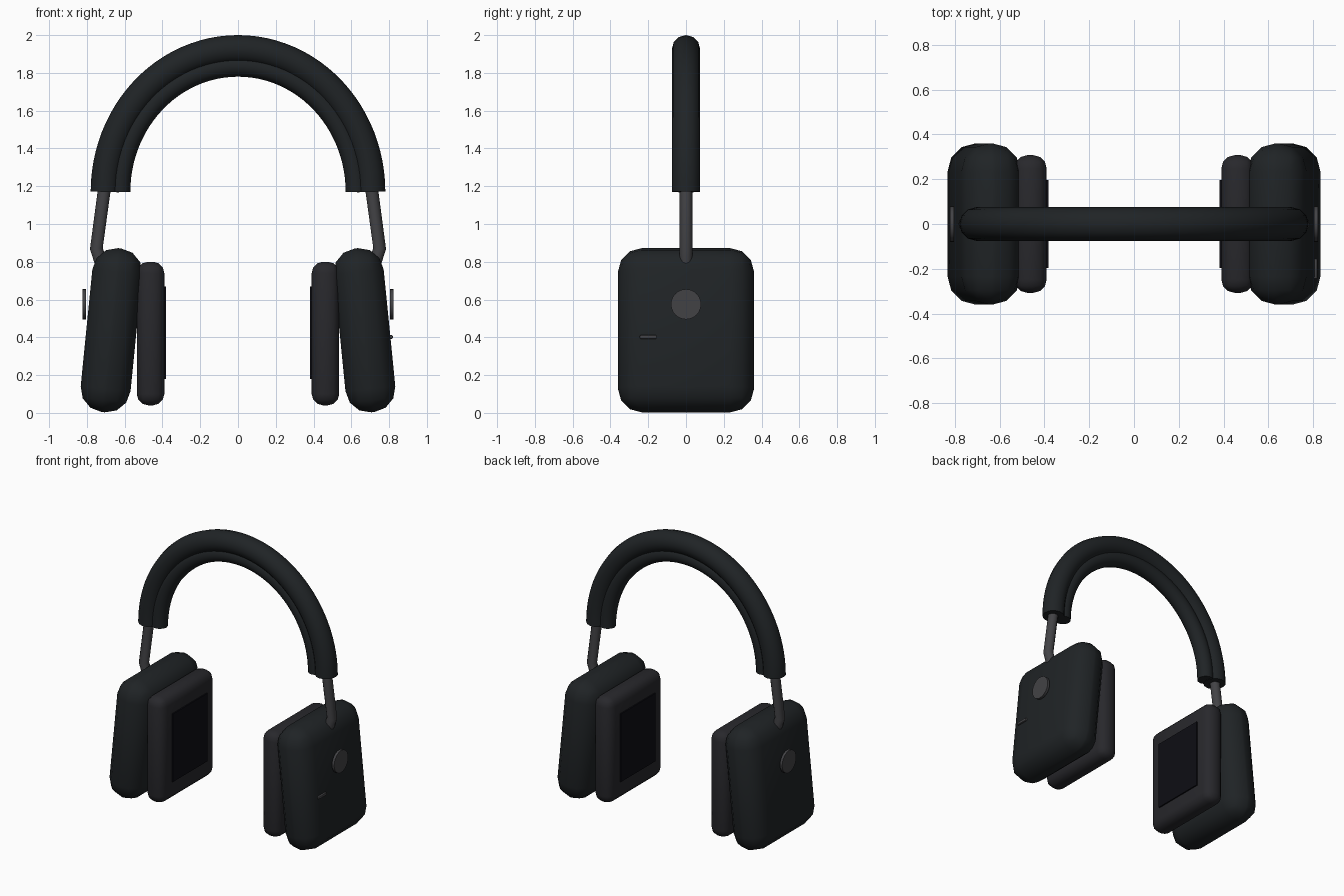
import bpy
from math import sin, cos, pi, radians

if "Cube" in bpy.data.objects:
    bpy.data.objects.remove(bpy.data.objects["Cube"])


def material(name, rgb):
    m = bpy.data.materials.new(name)
    m.diffuse_color = (*rgb, 1)
    m.use_nodes = True
    m.node_tree.nodes["Principled BSDF"].inputs["Base Color"].default_value = m.diffuse_color
    return m


SHELL = material("shell_black", (0.014, 0.017, 0.019))
PAD = material("cushion_grey", (0.021, 0.021, 0.025))
METAL = material("metal_grey", (0.055, 0.055, 0.06))
MESH = material("speaker_dark", (0.004, 0.004, 0.007))


def finish(ob, name, mat, angle=40):
    ob.name = name
    ob.data.materials.append(mat)
    bpy.ops.object.select_all(action='DESELECT')
    bpy.context.view_layer.objects.active = ob
    ob.select_set(True)
    bpy.ops.object.shade_smooth_by_angle(angle=radians(angle))
    return ob


def box(name, loc, size, mat, bevel=0, segments=3, tilt=0):
    bpy.ops.mesh.primitive_cube_add(size=1, location=loc)
    ob = bpy.context.object
    ob.scale = size
    bpy.ops.object.transform_apply(location=False, rotation=False, scale=True)
    ob.rotation_euler.y = tilt
    if bevel:
        mod = ob.modifiers.new("round", 'BEVEL')
        mod.width = bevel
        mod.segments = segments
        bpy.ops.object.modifier_apply(modifier=mod.name)
    return finish(ob, name, mat)


def tube(name, points, radius, mat):
    cu = bpy.data.curves.new(name, 'CURVE')
    cu.dimensions = '3D'
    cu.bevel_depth = radius
    cu.bevel_resolution = 4
    cu.use_fill_caps = True
    sp = cu.splines.new('POLY')
    sp.points.add(len(points) - 1)
    for p, co in zip(sp.points, points):
        p.co = (*co, 1)
    ob = bpy.data.objects.new(name, cu)
    bpy.context.collection.objects.link(ob)
    bpy.ops.object.select_all(action='DESELECT')
    bpy.context.view_layer.objects.active = ob
    ob.select_set(True)
    bpy.ops.object.convert(target='MESH')
    return finish(bpy.context.object, name, mat, 50)


def arch(rx, rz, base=1.17, n=48):
    return [(rx * cos(pi * i / n), 0, base + rz * sin(pi * i / n)) for i in range(n + 1)]


# Headband and the softer pad beneath it
tube("headband", arch(0.705, 0.755), 0.075, SHELL)
tube("headband_pad", arch(0.625, 0.665), 0.055, SHELL)

for side, s in (("left", -1), ("right", 1)):
    # Bent slider arm between band and ear cup
    tube(side + "_arm", [(s * 0.70, 0, 1.24), (s * 0.75, 0, 0.87), (s * 0.70, 0, 0.72)],
         0.034, METAL)
    # Tilted ear cup shell
    box(side + "_ear_cup", (s * 0.67, 0, 0.4375), (0.265, 0.72, 0.872), SHELL,
        0.125, 3, -s * radians(5.7))
    # Ear cushion and speaker panel
    box(side + "_cushion", (s * 0.463, 0, 0.42), (0.146, 0.615, 0.76), PAD, 0.06)
    box(side + "_speaker_panel", (s * 0.387, 0, 0.425), (0.012, 0.395, 0.49), MESH)
    # Round touch button on the outer face
    bpy.ops.mesh.primitive_cylinder_add(vertices=24, radius=0.08, depth=0.018,
                                        location=(s * 0.814, 0, 0.575), rotation=(0, pi / 2, 0))
    finish(bpy.context.object, side + "_button", METAL)

# Small indicator bar, right cup only
box("indicator_bar", (0.81, -0.2, 0.402), (0.02, 0.09, 0.02), METAL, 0.006, 2)
